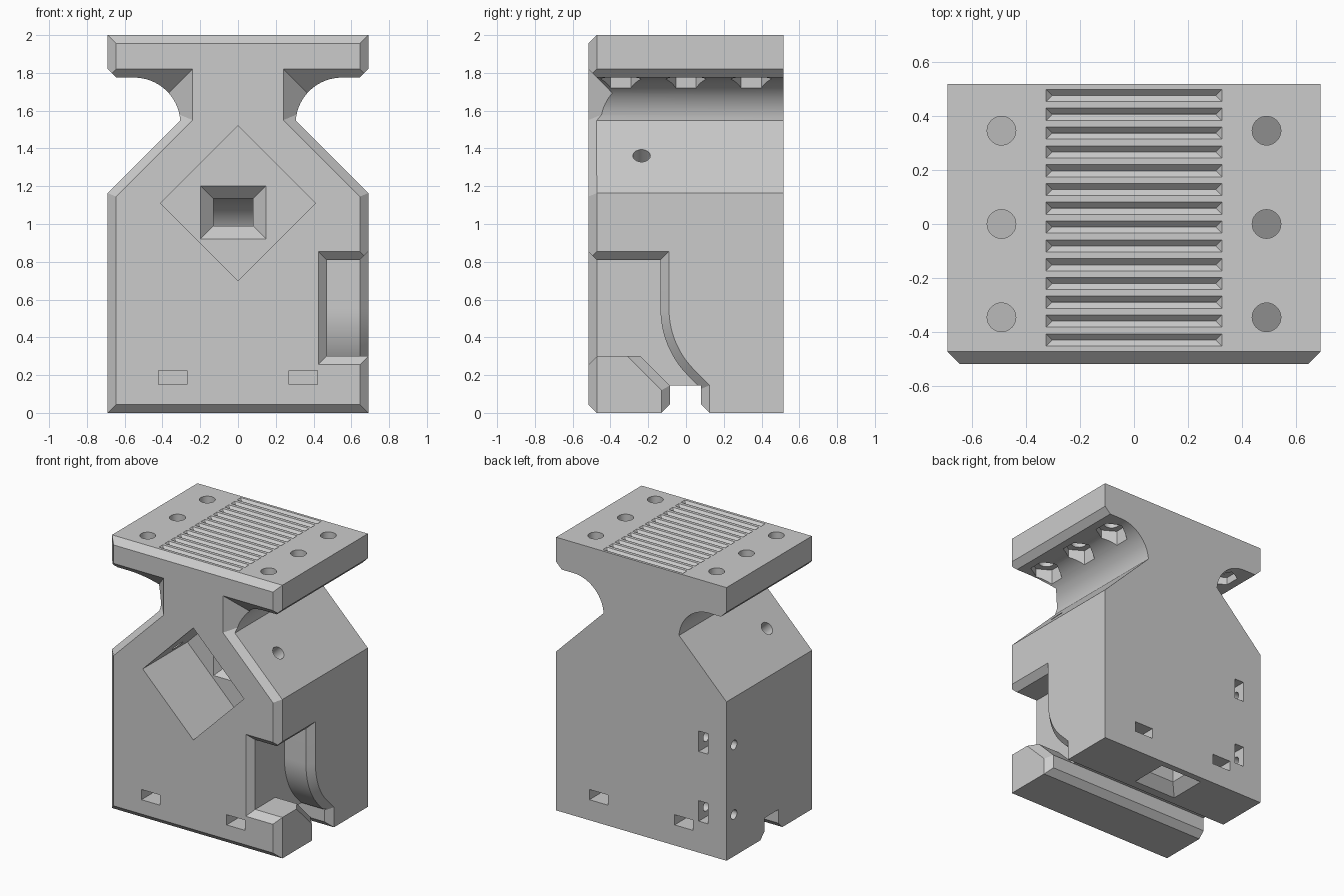
import bpy, bmesh
from math import cos, sin, radians
from mathutils import Vector

default = bpy.data.objects.get("Cube")
if default:
    bpy.data.objects.remove(default)

grey = bpy.data.materials.new("plain grey")
grey.use_nodes = True
colour = (0.6, 0.6, 0.6, 1)
grey.diffuse_color = colour
grey.node_tree.nodes["Principled BSDF"].inputs["Base Color"].default_value = colour


def finish(name, bm):
    bmesh.ops.recalc_face_normals(bm, faces=bm.faces)
    mesh = bpy.data.meshes.new(name)
    bm.to_mesh(mesh)
    bm.free()
    mesh.materials.append(grey)
    obj = bpy.data.objects.new(name, mesh)
    bpy.context.collection.objects.link(obj)
    return obj


def loft(name, rings):
    """Solid through matching rings of points, capped at both ends."""
    bm = bmesh.new()
    loops = [[bm.verts.new(p) for p in ring] for ring in rings]
    for a, b in zip(loops, loops[1:]):
        for i in range(len(a)):
            j = (i + 1) % len(a)
            bm.faces.new((a[i], a[j], b[j], b[i]))
    bm.faces.new(loops[0])
    bm.faces.new(loops[-1])
    return finish(name, bm)


def box(name, x0, x1, y0, y1, z0, z1):
    ring = lambda z: [(x0, y0, z), (x1, y0, z), (x1, y1, z), (x0, y1, z)]
    return loft(name, [ring(z0), ring(z1)])


def rod(name, start, end, radius, sides=32):
    start, end = Vector(start), Vector(end)
    axis = end - start
    bm = bmesh.new()
    bmesh.ops.create_cone(bm, cap_ends=True, segments=sides, radius1=radius,
                          radius2=radius, depth=axis.length)
    turn = axis.to_track_quat('Z', 'Y').to_matrix()
    for v in bm.verts:
        v.co = turn @ v.co + (start + end) / 2
    return finish(name, bm)


def combine(obj, tool, operation='DIFFERENCE'):
    mod = obj.modifiers.new("cut", 'BOOLEAN')
    mod.operation = operation
    mod.solver = 'EXACT'
    mod.object = tool
    tool.hide_render = True
    bpy.ops.object.select_all(action='DESELECT')
    bpy.context.view_layer.objects.active = obj
    obj.select_set(True)
    bpy.ops.object.modifier_apply(modifier=mod.name)
    bpy.data.objects.remove(tool)


def arc(cx, cz, r, a0, a1, steps):
    angles = [radians(a0 + (a1 - a0) * i / steps) for i in range(steps + 1)]
    return [(cx + r * cos(a), cz + r * sin(a)) for a in angles]


def both_sides(half):
    return half + [(-x, z) for x, z in reversed(half)]


FRONT, BACK, SIDE, BEVEL = -0.517, 0.517, 0.69, 0.045

# Body: waisted profile with a round undercut below the top plate
half = [(SIDE, 0), (SIDE, 1.163)] + arc(0.55, 1.53, 0.245, 176, 90, 24)
half += [(SIDE - BEVEL, 1.775), (SIDE, 1.82), (SIDE, 2)]
outline = both_sides(half)
body = loft("clamp_body", [[(x, y, z) for x, z in outline] for y in (-0.6, BACK)])


# Front bevel: the front outline growing at 45 degrees with depth
def front_ring(t, y):
    rise = 0.414 * t
    side, neck = SIDE - BEVEL + t, 0.24 + t
    pts = [(side, BEVEL - t), (side, 1.145 + rise), (neck, 1.55 + rise),
           (neck, 1.82 - t), (side, 1.82 - t), (side, 1.955 + t)]
    return [(x, y, z) for x, z in both_sides(pts)]


bevel = loft("front_bevel", [front_ring(0, FRONT), front_ring(0.18, FRONT + 0.18),
                             front_ring(0.18, 0.7)])
combine(body, bevel, 'INTERSECT')

# Diamond pocket in the front
mid, reach = 1.11, 0.41
diamond = [(reach, mid), (0, mid + reach), (-reach, mid), (0, mid - reach)]
combine(body, loft("diamond_pocket", [[(x, y, z) for x, z in diamond] for y in (-0.6, 0)]))


# Cable passage from the pocket, bending down to the underside
def duct_ring(y, z, angle, flare=0.0):
    w, h = 0.105 + flare, 0.0725 + flare
    dy, dz = sin(radians(angle)) * h, cos(radians(angle)) * h
    return [(-0.025 - w, y - dy, z - dz), (-0.025 + w, y - dy, z - dz),
            (-0.025 + w, y + dy, z + dz), (-0.025 - w, y + dy, z + dz)]


rings = [duct_ring(-0.05, 1.062, 0, 0.068), duct_ring(0, 1.062, 0, 0.068)]
rings += [duct_ring(0.07, 1.062, 0)]
for i in range(17):
    a = 90 * i / 16
    rings.append(duct_ring(0.12 + 0.21 * sin(radians(a)), 0.852 + 0.21 * cos(radians(a)), a))
rings += [duct_ring(0.33, 0.07, 90), duct_ring(0.33, 0, 90, 0.068),
          duct_ring(0.33, -0.1, 90, 0.068)]
combine(body, loft("cable_passage", rings))

# Channel along the underside with flared mouth
channel = [(-0.185, -0.055), (-0.085, 0.045), (-0.085, 0.145),
           (0.08, 0.145), (0.08, 0.045), (0.18, -0.055)]
combine(body, loft("bottom_channel", [[(x, y, z) for y, z in channel] for x in (-1, 1)]))

# Side recess with a curved back wall and bevelled rim
inner = [(-0.6, 0.3), (-0.24, 0.3), (-0.085, 0.145), (-0.085, -0.1), (0.08, -0.1), (0.08, 0.128)]
inner += arc(0.365, 0.55, 0.5, 225, 180, 16) + [(-0.135, 0.81), (-0.6, 0.81)]
outer = [(-0.6, 0.3), (-0.31, 0.3), (-0.13, 0.12), (-0.13, -0.1), (0.125, -0.1), (0.125, 0.146)]
outer += arc(0.365, 0.55, 0.455, 225, 180, 16) + [(-0.09, 0.855), (-0.6, 0.855)]
steps = [(0.47, inner), (SIDE - BEVEL, inner), (SIDE, outer), (0.8, outer)]
combine(body, loft("side_recess", [[(x, y, z) for y, z in ring] for x, ring in steps]))


def rim_ring(y, g):
    return [(0.47 - g, y, 0.3 - g), (0.9, y, 0.3 - g), (0.9, y, 0.81 + g), (0.47 - g, y, 0.81 + g)]


combine(body, loft("recess_front_rim", [rim_ring(FRONT - 0.02, BEVEL + 0.02),
                                        rim_ring(FRONT + BEVEL, 0)]))
for z in (0.445, 0.66):
    combine(body, rod("recess_hole", (0.3, -0.38, z), (0.6, -0.38, z), 0.035))

# Grip grooves across the top
for i in range(14):
    y = 0.475 - 0.0695 * i

    def groove_ring(z, g):
        e = 0.325 - 0.0225 + g
        return [(-e, y - g, z), (e, y - g, z), (e, y + g, z), (-e, y + g, z)]

    combine(body, loft("grip_groove", [groove_ring(2.01, 0.0325), groove_ring(1.978, 0.0005)]))

for s in (-1, 1):
    # Top bolt holes with hexagonal nut pockets below
    for y in (-0.345, 0, 0.345):
        x = s * 0.49
        combine(body, rod("top_bolt_hole", (x, y, 1.65), (x, y, 2.1), 0.053))
        nut = rod("top_nut_pocket", (x, y, 1.65), (x, y, 1.83), 0.108, 6)
        turn = radians(0)
        for v in nut.data.vertices:
            dx, dy = v.co.x - x, v.co.y - y
            if abs(abs(dx) - 0.108) < 0.001:
                turn = radians(90)
        if turn:
            for v in nut.data.vertices:
                dx, dy = v.co.x - x, v.co.y - y
                v.co.x, v.co.y = x - dy, y + dx
        combine(body, nut)
    # Slanted holes from the shoulders into the pocket
    combine(body, rod("shoulder_hole", (s * 0.3, -0.235, 1.17), (s * 0.6, -0.235, 1.47), 0.046))
    # Foot bolt holes and their nut slots, front and back
    for f in (-1, 1):
        x, y = s * 0.345, f * 0.345
        combine(body, rod("foot_bolt_hole", (x, y, -0.1), (x, y, 0.32), 0.034))
        ends = sorted((f * 0.27, f * 0.6))
        combine(body, box("foot_nut_slot", x - 0.075, x + 0.075, *ends, 0.15, 0.225))

# Side bolt holes with nut slots opening at the back
for z in (0.305, 0.815):
    combine(body, rod("side_bolt_hole", (-0.8, 0.43, z), (-0.35, 0.43, z), 0.034))
    combine(body, box("side_nut_slot", -0.54, -0.465, 0.355, 0.6, z - 0.075, z + 0.075))

bpy.context.view_layer.objects.active = body
body.select_set(True)
bpy.ops.object.shade_smooth_by_angle(angle=radians(25))
